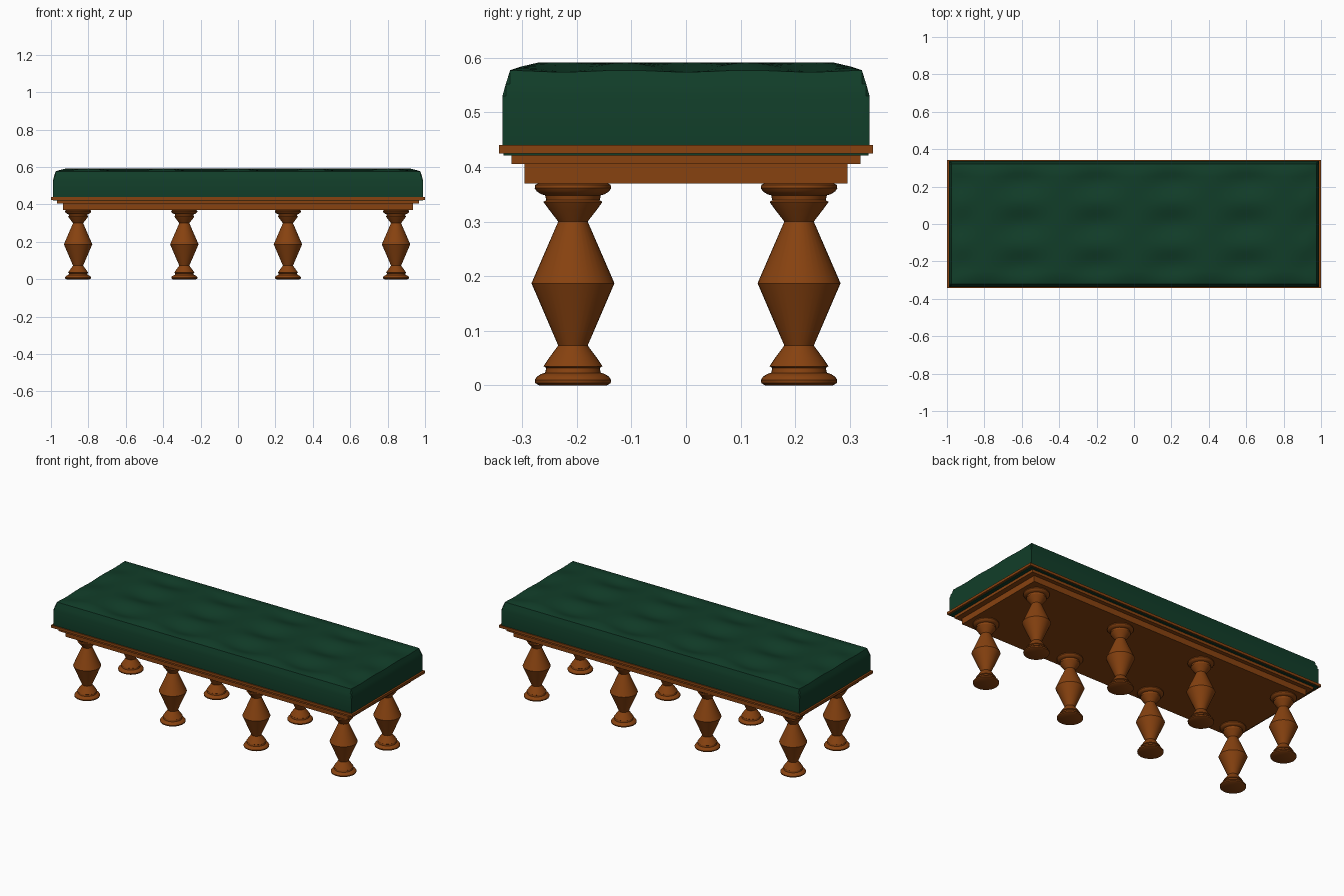
import bpy, bmesh, math

if "Cube" in bpy.data.objects:
    bpy.data.objects.remove(bpy.data.objects["Cube"])


def material(name, rgb):
    m = bpy.data.materials.new(name)
    m.diffuse_color = (*rgb, 1)
    m.use_nodes = True
    m.node_tree.nodes["Principled BSDF"].inputs["Base Color"].default_value = m.diffuse_color
    return m


WOOD = material("warm brown wood", (0.242, 0.054, 0.005))
GREEN = material("dark green leather", (0.0056, 0.047, 0.022))


def finish(bm, name, mat, smooth=None):
    bmesh.ops.recalc_face_normals(bm, faces=bm.faces)
    me = bpy.data.meshes.new(name)
    bm.to_mesh(me)
    bm.free()
    me.materials.append(mat)
    ob = bpy.data.objects.new(name, me)
    bpy.context.collection.objects.link(ob)
    if smooth:
        bpy.ops.object.select_all(action='DESELECT')
        ob.select_set(True)
        bpy.context.view_layer.objects.active = ob
        bpy.ops.object.shade_smooth_by_angle(angle=math.radians(smooth))
    return ob


def slab(name, hx, hy, z0, z1):
    bm = bmesh.new()
    bmesh.ops.create_cube(bm, size=1)
    for v in bm.verts:
        v.co = (v.co.x * 2 * hx, v.co.y * 2 * hy, z0 if v.co.z < 0 else z1)
    return finish(bm, name, WOOD)


# Stepped wooden frame
slab("lower_frame", 0.935, 0.296, 0.37, 0.406)
slab("middle_frame", 0.967, 0.32, 0.405, 0.421)
slab("top_rim", 1.0, 0.342, 0.425, 0.44)

# Turned legs: (radius, height) profile lathed around z
PROFILE = [(0.062, 0), (0.069, 0.004), (0.07, 0.010), (0.066, 0.016), (0.058, 0.021),
           (0.051, 0.023), (0.049, 0.032), (0.054, 0.035), (0.052, 0.038), (0.044, 0.050),
           (0.027, 0.073), (0.076, 0.187), (0.027, 0.300), (0.044, 0.322),
           (0.052, 0.333), (0.054, 0.336), (0.049, 0.339), (0.051, 0.348),
           (0.058, 0.350), (0.066, 0.355), (0.07, 0.361), (0.069, 0.367), (0.062, 0.371)]


def leg(name, x, y, n=32):
    bm = bmesh.new()
    rings = [[bm.verts.new((x + r * math.cos(2 * math.pi * i / n),
                            y + r * math.sin(2 * math.pi * i / n), z))
              for i in range(n)] for r, z in PROFILE]
    for a, b in zip(rings, rings[1:]):
        for i in range(n):
            j = (i + 1) % n
            bm.faces.new((a[i], a[j], b[j], b[i]))
    bm.faces.new(rings[0])
    bm.faces.new(rings[-1])
    finish(bm, name, WOOD, 30)


for side, y in (("front", -0.207), ("back", 0.207)):
    for i, x in enumerate((-0.855, -0.287, 0.267, 0.845)):
        leg(f"{side}_leg_{i + 1}", x, y)

# Tufted cushion: height follows the distance from the edge, less shallow dimples
HX, HY = 0.989, 0.336
EDGE = [(0, 0.53), (0.006, 0.552), (0.014, 0.577), (0.035, 0.584), (0.065, 0.591)]


def spaced(h, n):
    inner = h - 0.065
    mid = [-inner + 2 * inner * i / n for i in range(1, n)]
    return [-h + d for d, _ in EDGE] + mid + [h - d for d, _ in reversed(EDGE)]


def height(x, y):
    d = max(0, min(HX - abs(x), HY - abs(y)))
    z = EDGE[-1][1]
    for (d0, z0), (d1, z1) in zip(EDGE, EDGE[1:]):
        if d <= d1:
            z = z0 + (z1 - z0) * (d - d0) / (d1 - d0)
            break
    fade = min(1, max(0, (d - 0.005) / 0.06))
    dimple = (1 - math.cos(2 * math.pi * x / 0.4)) * (1 + math.cos(2 * math.pi * y / 0.226)) / 4
    return z - 0.022 * fade * dimple


bm = bmesh.new()
xs, ys = spaced(HX, 60), spaced(HY, 30)
grid = [[bm.verts.new((x, y, height(x, y))) for y in ys] for x in xs]
for i in range(len(xs) - 1):
    for j in range(len(ys) - 1):
        bm.faces.new((grid[i][j], grid[i + 1][j], grid[i + 1][j + 1], grid[i][j + 1]))
# Straight cushion sides, reaching just under the rim
for z in (0.44, 0.421):
    rim = [e for e in bm.edges if e.is_boundary]
    new = bmesh.ops.extrude_edge_only(bm, edges=rim)["geom"]
    for v in new:
        if isinstance(v, bmesh.types.BMVert):
            v.co.z = z
            if z < 0.43:
                v.co.y *= 0.334 / HY
bmesh.ops.holes_fill(bm, edges=[e for e in bm.edges if e.is_boundary], sides=0)
finish(bm, "seat_cushion", GREEN, 40)
